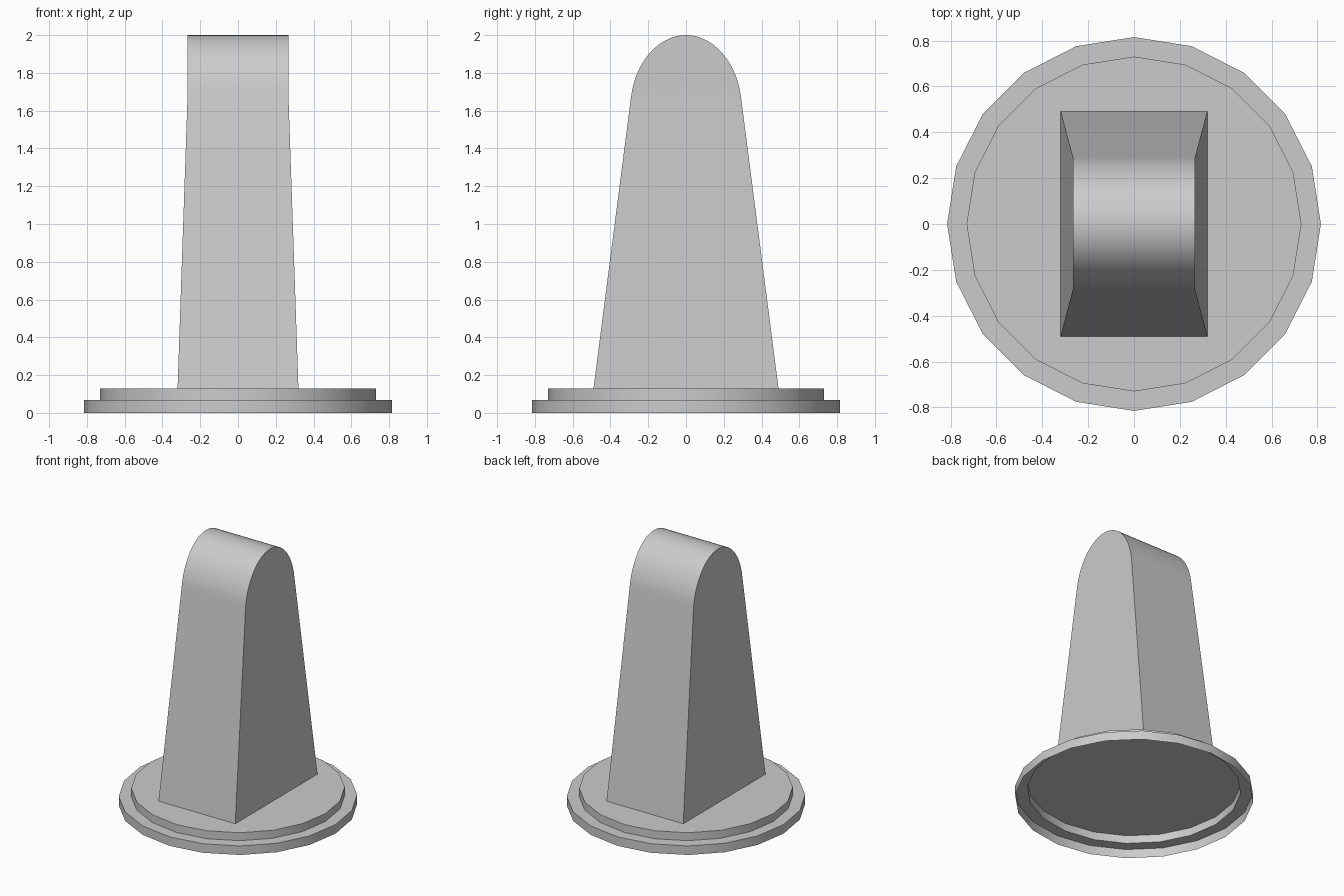
import bpy, bmesh, math

if "Cube" in bpy.data.objects:
    bpy.data.objects.remove(bpy.data.objects["Cube"])


def finish(name, bm):
    bmesh.ops.recalc_face_normals(bm, faces=bm.faces)
    mesh = bpy.data.meshes.new(name)
    bm.to_mesh(mesh)
    bm.free()
    obj = bpy.data.objects.new(name, mesh)
    bpy.context.collection.objects.link(obj)
    bpy.ops.object.select_all(action='DESELECT')
    obj.select_set(True)
    bpy.context.view_layer.objects.active = obj
    bpy.ops.object.shade_smooth_by_angle(angle=math.radians(30))
    return obj


# Stepped round base: a thin shell, open underneath
SIDES = 20
STEP_Z, TOP_Z = 0.068, 0.128
bm = bmesh.new()
rings = []
for r, z in [(0.815, 0), (0.815, STEP_Z), (0.73, STEP_Z), (0.73, TOP_Z)]:
    rings.append([bm.verts.new((r * math.cos(math.tau * i / SIDES),
                                r * math.sin(math.tau * i / SIDES), z))
                  for i in range(SIDES)])
for a, b in zip(rings, rings[1:]):
    for i in range(SIDES):
        j = (i + 1) % SIDES
        bm.faces.new((a[i], a[j], b[j], b[i]))
bm.faces.new(rings[-1])
finish("stepped_base", bm)

# Tapered post with a rounded top: half profile in (y, z), mirrored
STEPS = 14
P = [(0.29, 1.68), (0.268, 1.85), (0.15, 2.0), (0.0, 2.0)]


def bezier(t):
    w = ((1 - t) ** 3, 3 * t * (1 - t) ** 2, 3 * t * t * (1 - t), t ** 3)
    return tuple(sum(k * p[c] for k, p in zip(w, P)) for c in (0, 1))


half = [(0.49, TOP_Z)] + [bezier(i / STEPS) for i in range(STEPS + 1)]
profile = half + [(-y, z) for y, z in reversed(half[:-1])]

bm = bmesh.new()
sides = []
for s in (-1, 1):
    sides.append([bm.verts.new((s * (0.32 if z < 1 else 0.267), y, z))
                  for y, z in profile])
left, right = sides
for i in range(len(profile) - 1):
    bm.faces.new((left[i], left[i + 1], right[i + 1], right[i]))
for v in sides:
    bm.faces.new((v[0], v[1], v[-2], v[-1]))   # sloping flank
    bm.faces.new(v[1:-1])                      # upright rounded end
finish("tapered_post", bm)
